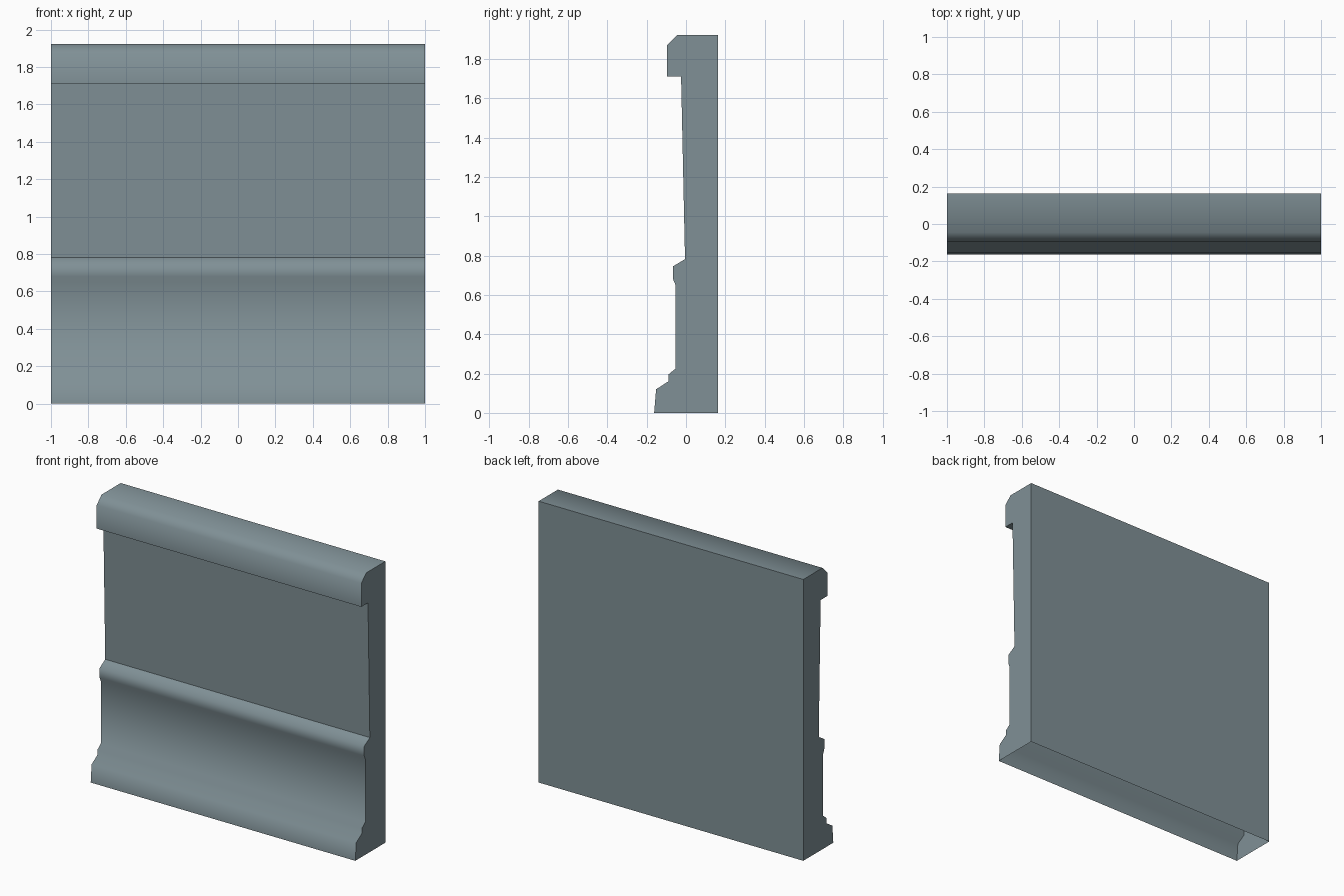
import bpy
import bmesh

cube = bpy.data.objects.get("Cube")
if cube:
    bpy.data.objects.remove(cube, do_unlink=True)

HALF_WIDTH = 1.0

# Side profile (y, z, crease), from front bottom, over the top, to back bottom
PROFILE = [
    (-0.162, 0.0, True),        # plinth
    (-0.152, 0.12, False),
    (-0.09, 0.16, False),
    (-0.09, 0.195, False),
    (-0.053, 0.225, False),     # dado
    (-0.053, 0.65, False),
    (-0.066, 0.68, False),      # middle rail
    (-0.066, 0.745, False),
    (-0.005, 0.782, True),      # leaning panel
    (-0.025, 1.71, True),
    (-0.097, 1.71, True),       # top rail
    (-0.097, 1.87, False),
    (-0.045, 1.922, False),
    (0.162, 1.922, True),       # flat back
    (0.162, 0.0, True),
]

# Painted finish
paint = bpy.data.materials.new("blue_grey_paint")
paint.use_nodes = True
color = (0.215, 0.28, 0.305, 1.0)
paint.diffuse_color = color
shader = next(n for n in paint.node_tree.nodes if n.type == "BSDF_PRINCIPLED")
shader.inputs["Base Color"].default_value = color
shader.inputs["Roughness"].default_value = 0.8

# Wall section swept from one end to the other, open underneath
bm = bmesh.new()
ends = [[bm.verts.new((x, y, z)) for y, z, crease in PROFILE]
        for x in (-HALF_WIDTH, HALF_WIDTH)]
near, far = ends
for i in range(len(PROFILE) - 1):
    bm.faces.new((near[i], far[i], far[i + 1], near[i + 1]))
bm.faces.new(near)
bm.faces.new(far[::-1])

# Smooth mouldings with crisp creases and flat ends
for face in bm.faces:
    face.smooth = True
for a, b, (y, z, crease) in zip(near, far, PROFILE):
    bm.edges.get((a, b)).smooth = not crease
for end in ends:
    for a, b in zip(end, end[1:]):
        bm.edges.get((a, b)).smooth = False

mesh = bpy.data.meshes.new("wall_panel")
bm.to_mesh(mesh)
bm.free()
mesh.materials.append(paint)
wall = bpy.data.objects.new("wall_panel", mesh)
bpy.context.collection.objects.link(wall)
